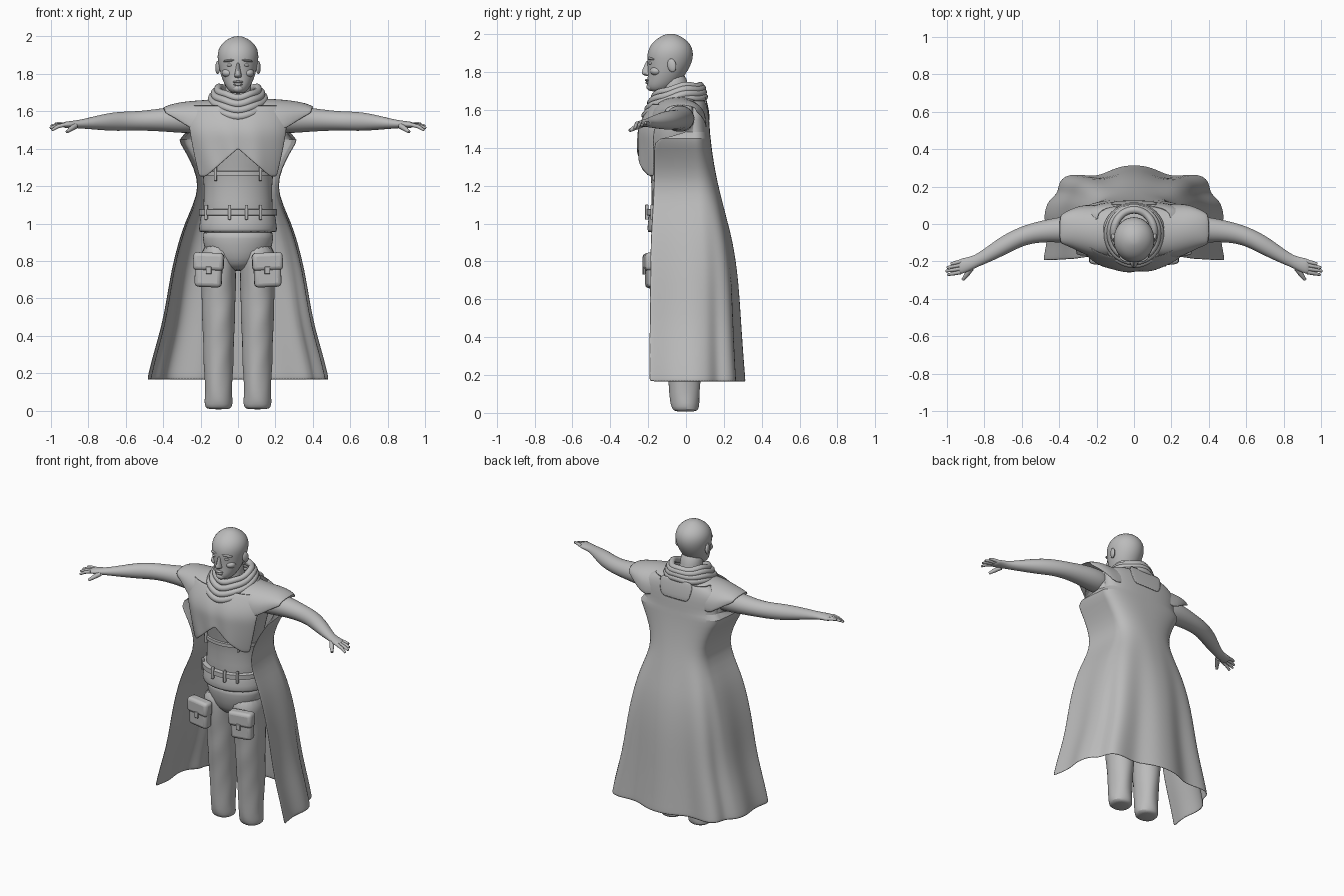
import bpy
import math
from mathutils import Vector

if "Cube" in bpy.data.objects:
    bpy.data.objects.remove(bpy.data.objects["Cube"], do_unlink=True)

grey = bpy.data.materials.new("clay grey")
grey.use_nodes = True
tone = (0.5, 0.5, 0.5, 1)
grey.diffuse_color = tone
grey.node_tree.nodes["Principled BSDF"].inputs["Base Color"].default_value = tone


def finish(ob, name, subsurf=0, thick=0):
    ob.name = name
    ob.data.materials.append(grey)
    if thick:
        ob.modifiers.new("thickness", "SOLIDIFY").thickness = thick
    if subsurf:
        m = ob.modifiers.new("smooth", "SUBSURF")
        m.levels = m.render_levels = subsurf
    bpy.ops.object.select_all(action="DESELECT")
    ob.select_set(True)
    bpy.context.view_layer.objects.active = ob
    bpy.ops.object.shade_smooth_by_angle(angle=math.radians(50))
    return ob


def grid(name, rows, closed=False, subsurf=1, thick=0):
    """Skin a list of point rows; closed rows become a capped tube."""
    n = len(rows[0])
    faces = []
    for j in range(len(rows) - 1):
        for i in range(n if closed else n - 1):
            k = (i + 1) % n
            faces.append((j * n + i, j * n + k, (j + 1) * n + k, (j + 1) * n + i))
    if closed:
        faces.append(tuple(reversed(range(n))))
        faces.append(tuple(range((len(rows) - 1) * n, len(rows) * n)))
    me = bpy.data.meshes.new(name)
    me.from_pydata([p for r in rows for p in r], [], faces)
    ob = bpy.data.objects.new(name, me)
    bpy.context.collection.objects.link(ob)
    return finish(ob, name, subsurf, thick)


def loft_z(name, rings, n=20, cx=0, wrinkle=0, subsurf=1):
    """Rings are (z, front y, back y, half width)."""
    rows = []
    for z, f, b, w in rings:
        row = []
        for i in range(n):
            a = 2 * math.pi * i / n
            k = 1 + wrinkle * math.sin(3 * a + z * 23) * math.sin(z * 31 + a)
            row.append((cx + w * k * math.cos(a),
                        (f + b) / 2 + (b - f) / 2 * k * math.sin(a), z))
        rows.append(row)
    return grid(name, rows, True, subsurf)


def ball(name, loc, size, rot=(0, 0, 0)):
    bpy.ops.mesh.primitive_uv_sphere_add(segments=20, ring_count=12, location=loc, rotation=rot)
    ob = bpy.context.object
    ob.scale = size
    return finish(ob, name)


def box(name, loc, size, bevel=0.01, rot=(0, 0, 0)):
    bpy.ops.mesh.primitive_cube_add(size=1, location=loc, rotation=rot)
    ob = bpy.context.object
    ob.scale = size
    bpy.ops.object.transform_apply(location=False, rotation=False, scale=True)
    m = ob.modifiers.new("round", "BEVEL")
    m.width, m.segments = bevel, 3
    return finish(ob, name)


def tube(name, pts, radii, cyclic=False):
    cu = bpy.data.curves.new(name, "CURVE")
    cu.dimensions, cu.bevel_depth, cu.bevel_resolution = "3D", 1, 3
    cu.use_fill_caps = True
    sp = cu.splines.new("POLY")
    sp.points.add(len(pts) - 1)
    for p, co, r in zip(sp.points, pts, radii):
        p.co, p.radius = (*co, 1), r
    sp.use_cyclic_u = cyclic
    ob = bpy.data.objects.new(name, cu)
    bpy.context.collection.objects.link(ob)
    bpy.ops.object.select_all(action="DESELECT")
    ob.select_set(True)
    bpy.context.view_layer.objects.active = ob
    bpy.ops.object.convert(target="MESH")
    return finish(bpy.context.object, name)


# Head, neck and face
loft_z("head", [(1.695, -.18, -.11, .03), (1.71, -.202, -.08, .05), (1.735, -.208, -.04, .068),
                (1.77, -.202, -.015, .084), (1.81, -.203, .012, .097), (1.85, -.205, .032, .105),
                (1.89, -.207, .04, .112), (1.93, -.196, .034, .107), (1.965, -.17, .01, .085),
                (1.99, -.13, -.03, .05), (2.002, -.1, -.06, .018)], 24)
loft_z("neck", [(1.56, -.13, .06, .09), (1.66, -.13, .03, .075), (1.73, -.135, .01, .07),
                (1.8, -.13, 0, .07)])
loft_z("nose", [(1.778, -.213, -.18, .016), (1.788, -.234, -.17, .023), (1.8, -.238, -.17, .018),
                (1.83, -.222, -.17, .011), (1.865, -.21, -.17, .01)], 12)
ball("upper_lip", (0, -.203, 1.757), (.028, .014, .007))
ball("lower_lip", (0, -.2, 1.744), (.024, .014, .008))
ball("chin", (0, -.185, 1.722), (.03, .024, .022))
for s in (1, -1):
    ball("eye", (s * .042, -.184, 1.847), (.018, .014, .009))
    ball("brow", (s * .045, -.182, 1.871), (.035, .02, .008), (0, s * .12, s * .35))
    ball("cheek", (s * .052, -.155, 1.805), (.034, .035, .025))
    ball("ear", (s * .108, -.075, 1.835), (.012, .024, .036), (.2, 0, s * -.3))

# Folded scarf round the neck: tilted rings, low at the front
for w, f, b, zf, zb, r in [(.15, -.215, .095, 1.575, 1.665, .021), (.14, -.2, .09, 1.608, 1.69, .021),
                           (.125, -.185, .085, 1.642, 1.71, .021), (.108, -.165, .075, 1.675, 1.725, .02)]:
    pts = []
    for i in range(48):
        a = 2 * math.pi * i / 48
        t = (1 + math.sin(a)) / 2
        pts.append((w * math.cos(a), f + (b - f) * t,
                    zf + (zb - zf) * t + .018 * math.cos(a) ** 2 + .004 * math.sin(5 * a)))
    tube("scarf_fold", pts, [r] * 48, True)

# Body under the tunic, hips and belt skirt
loft_z("torso", [(.95, -.18, .12, .19), (1.05, -.185, .11, .19), (1.2, -.18, .11, .18),
                 (1.3, -.195, .11, .195), (1.42, -.225, .11, .235), (1.52, -.225, .11, .26),
                 (1.6, -.2, .1, .25), (1.645, -.16, .085, .18), (1.66, -.13, .06, .1)], 24)
loft_z("hips", [(.745, -.09, .06, .05), (.78, -.14, .1, .13), (.85, -.165, .12, .18),
                (.92, -.175, .12, .19), (.98, -.18, .12, .195)], 24)
loft_z("waist_skirt", [(.95, -.205, .13, .212), (.96, -.207, .13, .212), (1.03, -.2, .125, .203),
                       (1.1, -.19, .12, .195)], 24)

# Belts with loops
def belt_y(x, w, f):
    return -.03 + (f + .03) * math.sqrt(max(0, 1 - (x / w) ** 2))

for name, z, w, f, h, xs in [("belt", 1.06, .205, -.207, .017, (-.17, -.045, .045, .12)),
                             ("chest_strap", 1.268, .192, -.203, .012, (-.12, .12))]:
    loft_z(name, [(z - h, f, .12, w), (z - h * .9, f - .004, .12, w + .003),
                  (z + h * .9, f - .004, .12, w + .003), (z + h, f, .12, w)], 32, subsurf=0)
    for x in xs:
        box(name + "_loop", (x, belt_y(x, w, f) - .004, z), (.016, .018, .08), .005, (0, 0, x * 2.5))

# Trouser legs, thigh pouches
for s in (1, -1):
    loft_z("trouser_leg", [(.006, -.06, .055, .055), (.018, -.075, .07, .072), (.05, -.085, .073, .074),
                           (.1, -.092, .073, .07), (.2, -.095, .08, .077), (.28, -.1, .085, .083),
                           (.35, -.105, .088, .086), (.43, -.115, .09, .088), (.5, -.125, .09, .091),
                           (.58, -.13, .095, .092), (.65, -.14, .1, .092), (.72, -.15, .105, .092),
                           (.8, -.16, .11, .092), (.9, -.165, .11, .09)], 20, s * .104, .06)
    box("pouch", (s * .157, -.178, .745), (.145, .065, .17), .022, (0, s * -.04, s * .12))
    box("pouch_flap", (s * .157, -.186, .797), (.163, .072, .095), .02, (0, s * -.04, s * .12))
    box("pouch_tab", (s * .157, -.222, .75), (.03, .012, .04), .004, (0, 0, s * .12))

# Arms and hands
for s in (1, -1):
    rows = []
    for x, y, z, ry, rz in [(.18, -.04, 1.55, .08, .07), (.3, -.03, 1.555, .08, .073),
                            (.4, -.03, 1.555, .068, .064), (.5, -.04, 1.55, .058, .054),
                            (.58, -.058, 1.548, .054, .052), (.64, -.085, 1.546, .056, .052),
                            (.7, -.115, 1.543, .056, .047), (.78, -.162, 1.537, .046, .034),
                            (.84, -.196, 1.532, .035, .024), (.88, -.214, 1.53, .038, .02),
                            (.92, -.225, 1.528, .043, .018), (.94, -.23, 1.527, .038, .013)]:
        rows.append([(s * x, y + ry * math.cos(a), z + rz * math.sin(a))
                     for a in (2 * math.pi * i / 16 for i in range(16))])
    grid("arm", rows, True)
    for k in range(4):
        y, reach = -.2 - k * .019, (.055, .075, .08, .07)[k]
        tube("finger", [(s * .925, y, 1.529), (s * (.93 + reach * .5), y - .008, 1.533 - k * .005),
                        (s * (.925 + reach), y - .014, 1.532 - k * .011)], [.0115, .01, .007])
    tube("thumb", [(s * .87, -.235, 1.522), (s * .895, -.272, 1.505), (s * .915, -.298, 1.49)],
         [.016, .013, .008])

# Front panel of the tunic with a notched lower edge
rows = []
for j in range(13):
    row = []
    for i in range(29):
        u = i / 14 - 1
        v = j / 12
        half = .27 - .065 * v ** 1.5
        x = u * half
        low = 1.25 + .15 * max(0, 1 - abs(x) / .17)
        z = 1.63 + (low - 1.63) * v
        y = -.18 - .07 * math.sin(min(1, (1.63 - z) / .17) * math.pi / 2) + .085 * abs(u) ** 2.6
        row.append((x, y + .004 * math.sin(u * 11 + z * 9) * v, z))
    rows.append(row)
grid("tunic_front", rows, thick=.006)

# Shoulder caps arching over the arms
for s in (1, -1):
    rows = []
    for x, f, b, top, low in [(.06, -.15, .09, 1.665, 1.6), (.15, -.185, .1, 1.662, 1.53),
                              (.23, -.18, .105, 1.657, 1.49), (.29, -.15, .1, 1.65, 1.53),
                              (.35, -.12, .075, 1.638, 1.57), (.39, -.105, .05, 1.62, 1.59)]:
        rows.append([(s * (x + .012 * math.sin(a)), (f + b) / 2 - (b - f) / 2 * math.cos(a),
                      low + (top - low) * math.sin(a) ** .7)
                     for a in (math.pi * i / 14 for i in range(15))])
    grid("shoulder_cap", rows, thick=.006)

# Long cloak, open at the front, with folds that deepen toward the hem
rows = []
for z, w, back, front in [(.165, .482, .3, -.185), (.2, .475, .297, -.185), (.3, .45, .29, -.185),
                          (.45, .405, .281, -.185), (.6, .377, .273, -.185), (.75, .353, .262, -.185),
                          (.9, .315, .24, -.185), (1.0, .282, .215, -.18), (1.1, .235, .19, -.175),
                          (1.2, .205, .165, -.17), (1.3, .232, .145, -.17), (1.4, .285, .13, -.17),
                          (1.455, .325, .125, -.165), (1.47, .27, .122, .02), (1.55, .285, .118, .03),
                          (1.61, .28, .11, .03), (1.65, .2, .095, .02)]:
    row = []
    mid = back * .3
    fold = .022 * max(0, 1.15 - z)
    for i in range(61):
        t = i / 30 - 1
        a = min(1, abs(t) / .7) * math.pi / 2
        k = max(0, abs(t) - .7) / .3
        x = w * (.94 * math.sin(a) ** .85 + .06 * k)
        y = mid + (back - mid) * max(0, math.cos(a)) ** .75 + (front - mid) * k
        ripple = fold * math.cos(t * 17) * (1 - k)
        p = Vector((math.copysign(x, t) if t else 0, y, z))
        p += Vector((math.sin(a) * ripple * math.copysign(1, t), math.cos(a) * ripple - fold * .5, 0))
        row.append(p)
    rows.append(row)
grid("cloak", rows, thick=.005)

# Yoke patch below the scarf at the back
rows = [[(u * w, y - .25 * (u * w) ** 2, z) for u in (-1, -.6, -.2, .2, .6, 1)]
        for z, w, y in [(1.67, .13, .105), (1.6, .12, .122), (1.54, .1, .127)]]
grid("back_yoke", rows, thick=.005)
